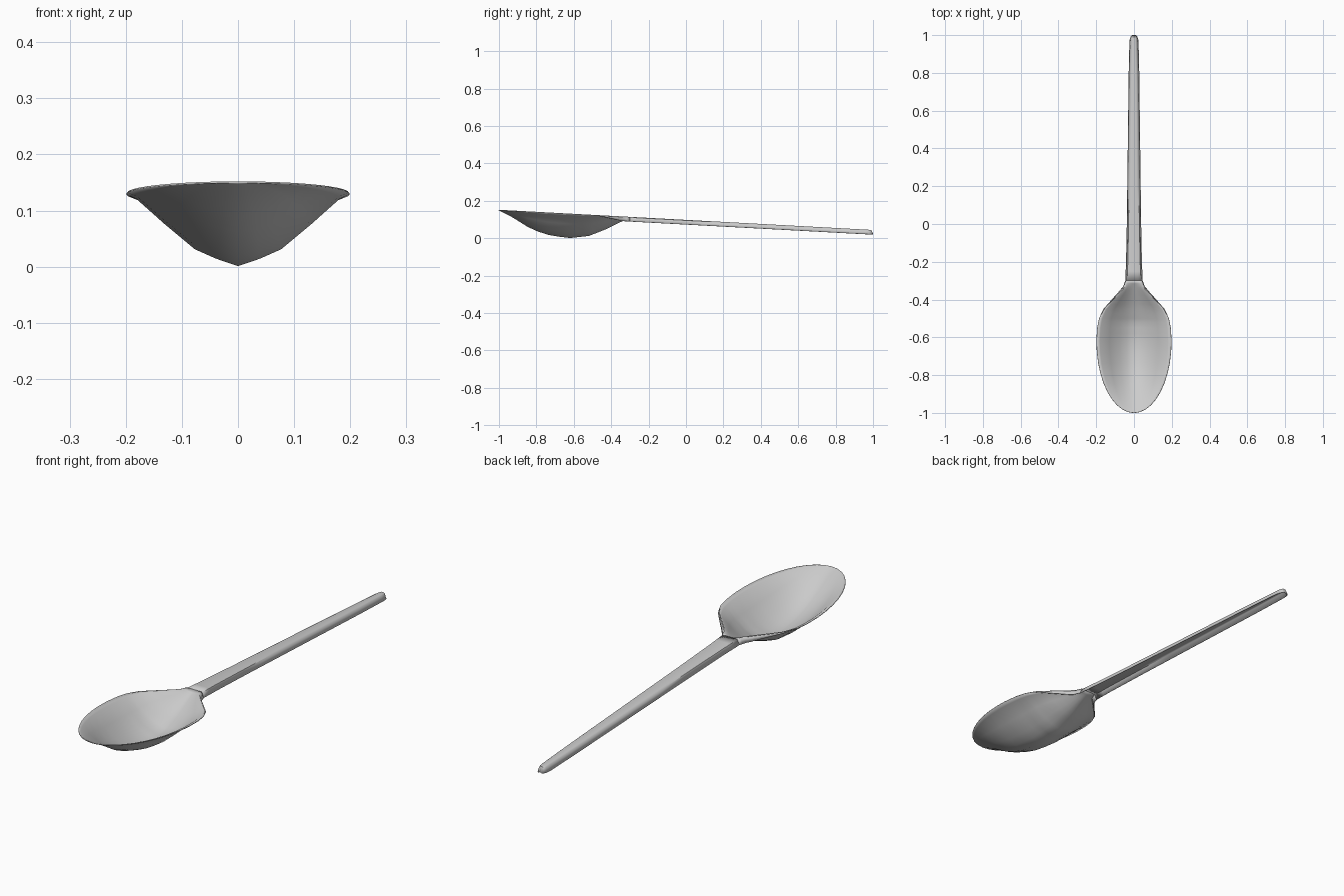
import bpy, bmesh, math

cube = bpy.data.objects.get("Cube")
if cube:
    bpy.data.objects.remove(cube)

grey = bpy.data.materials.new("light grey")
grey.use_nodes = True
COLOUR = (0.6, 0.6, 0.6, 1)
grey.diffuse_color = COLOUR
grey.node_tree.nodes["Principled BSDF"].inputs["Base Color"].default_value = COLOUR


def top_z(y):
    # the rim and handle share one sloping line
    return 0.152 - 0.054 * (y + 1)


def lookup(table, y):
    for (a, va), (b, vb) in zip(table, table[1:]):
        if y <= b:
            return va + (vb - va) * (y - a) / (b - a)
    return table[-1][1]


def loft(name, sections):
    bm = bmesh.new()
    rows = [[bm.verts.new(p) for p in s] for s in sections]
    for r, t in zip(rows, rows[1:]):
        for i in range(len(r) - 1):
            bm.faces.new((r[i], r[i + 1], t[i + 1], t[i]))
    bmesh.ops.remove_doubles(bm, verts=bm.verts, dist=0.0005)
    bmesh.ops.recalc_face_normals(bm, faces=bm.faces)
    # open sheets: make the upper side the outside
    if sum(f.normal.z * f.calc_area() for f in bm.faces) < 0:
        bmesh.ops.reverse_faces(bm, faces=bm.faces)
    mesh = bpy.data.meshes.new(name)
    bm.to_mesh(mesh)
    bm.free()
    obj = bpy.data.objects.new(name, mesh)
    bpy.context.collection.objects.link(obj)
    mesh.materials.append(grey)
    bpy.context.view_layer.objects.active = obj
    bpy.ops.object.select_all(action="DESELECT")
    obj.select_set(True)
    bpy.ops.object.shade_smooth_by_angle(angle=math.radians(50))
    shell = obj.modifiers.new("thin sheet", "SOLIDIFY")
    shell.thickness = 0.003
    return obj


# Outline: elliptical front, then a shoulder narrowing into the handle
REAR = [(-0.62, 0.198), (-0.55, 0.194), (-0.5, 0.184), (-0.45, 0.162),
        (-0.4, 0.118), (-0.36, 0.082), (-0.33, 0.057), (-0.3, 0.046),
        (-0.2, 0.042), (0, 0.038), (0.4, 0.033), (0.8, 0.028), (0.97, 0.024)]
DEPTH = [(-1, 0), (-0.93, 0.032), (-0.84, 0.083), (-0.76, 0.114),
         (-0.63, 0.129), (-0.52, 0.111), (-0.43, 0.071), (-0.34, 0.022), (-0.3, 0)]
SKIRT = [(-0.48, 0), (-0.34, 0.024), (1, 0.023)]


def half_width(y):
    if y < -0.62:
        return 0.198 * math.sqrt(max(0, 1 - ((y + 0.62) / 0.38) ** 2))
    return lookup(REAR, y)


def inner_width(y):
    return half_width(y) - 0.4 * max(0, lookup(SKIRT, max(y, -0.48)))


# Bowl: folded cross-section with a small lip
PROFILE = [(1, 0), (0.91, 0.06), (0.65, 0.42), (0.38, 0.77), (0.19, 0.9), (0, 1)]
FULL = PROFILE + [(-x, d) for x, d in reversed(PROFILE[:-1])]
front = [-0.62 - 0.38 * math.cos(math.radians(a)) for a in range(0, 90, 9)]
back = [-0.62, -0.58, -0.55, -0.52, -0.5, -0.475, -0.45, -0.425,
        -0.4, -0.38, -0.36, -0.345, -0.33, -0.315, -0.3]
loft("bowl", [[(f * inner_width(y), y, top_z(y) - d * lookup(DEPTH, y))
               for f, d in FULL] for y in front + back])

# Neck flanges: skirts growing out of the bowl rim
neck_rows = [-0.48, -0.45, -0.425, -0.4, -0.38, -0.36, -0.345, -0.33, -0.315, -0.3]
for side, name in ((1, "left_neck_flange"), (-1, "right_neck_flange")):
    loft(name, [[(side * inner_width(y), y, top_z(y)),
                 (side * half_width(y), y, top_z(y) - lookup(SKIRT, y))]
                for y in neck_rows])


# Handle: a channel open below, with a rounded closed end
def channel(y, w, top, drop=0.0):
    z = top_z(y)
    half = [(w, 0.024), (top, 0.003 + drop), (top * 0.6, drop), (0, drop)]
    section = half + [(-x, d) for x, d in reversed(half[:-1])]
    return [(x, y, z - d) for x, d in section]


rows = [channel(y, half_width(y), inner_width(y))
        for y in (-0.3, -0.25, -0.2, 0, 0.2, 0.4, 0.6, 0.8, 0.9, 0.96)]
rows += [channel(0.98, 0.022, 0.014), channel(0.991, 0.018, 0.01),
         channel(1.0, 0.011, 0.008, 0.021)]
loft("handle", rows)
